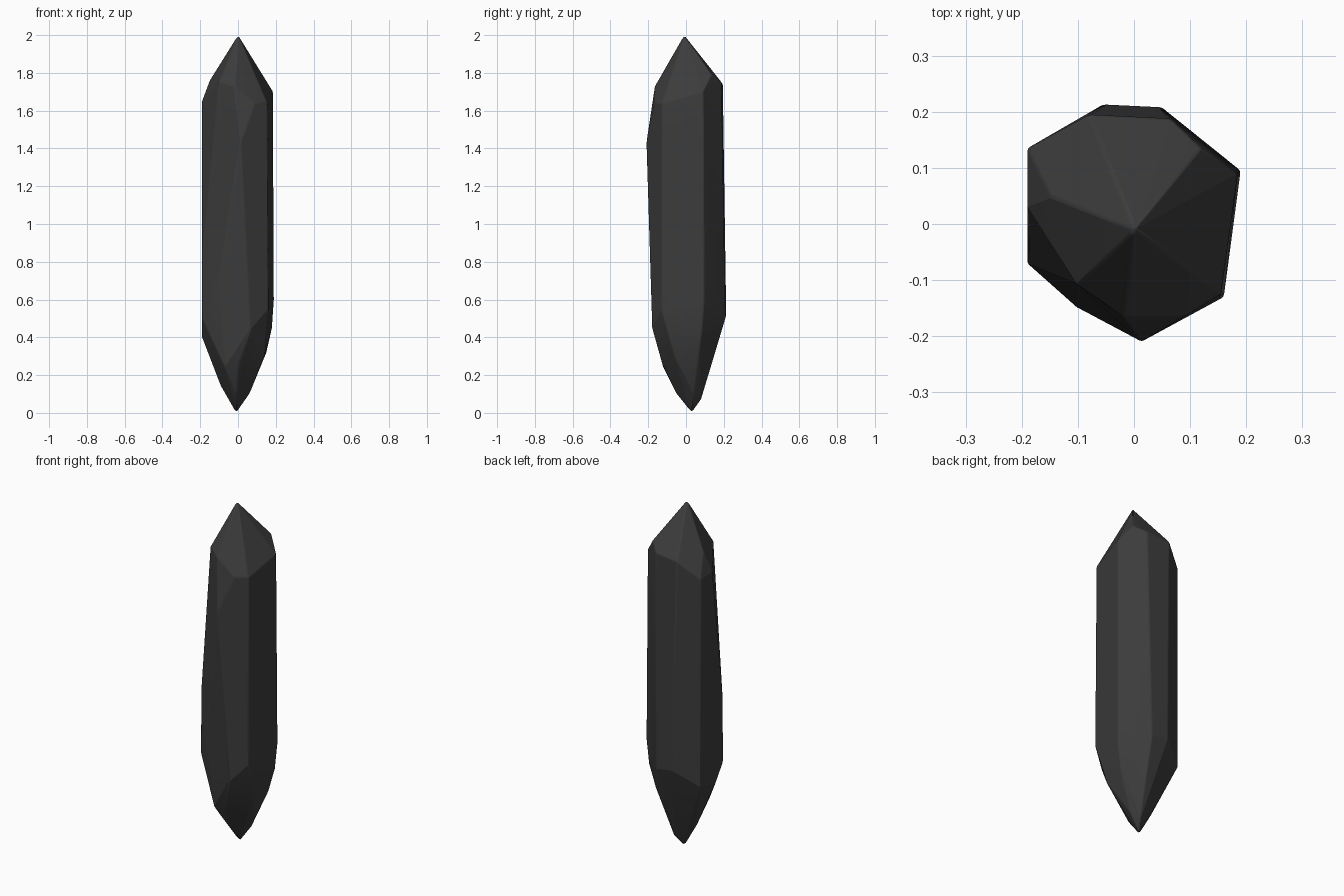
import bpy
import bmesh
import math

cube = bpy.data.objects.get("Cube")
if cube:
    bpy.data.objects.remove(cube, do_unlink=True)

# Dark stone colour
stone = bpy.data.materials.new("charcoal_stone")
stone.use_nodes = True
colour = (0.045, 0.045, 0.045, 1)
stone.diffuse_color = colour
bsdf = stone.node_tree.nodes["Principled BSDF"]
bsdf.inputs["Base Color"].default_value = colour
bsdf.inputs["Roughness"].default_value = 0.8

# Long edges of the shaft, each from its lower to its upper corner
shaft = [
    (-.19, .135, .43), (-.19, .135, 1.64),
    (-.055, .213, .52), (-.08, .195, 1.74),
    (.05, .208, .5), (.065, .188, 1.75),
    (.19, .095, .6), (.185, .09, 1.7),
    (.16, -.13, .55), (.155, -.125, 1.64),
    (.07, -.18, .45), (.013, -.21, 1.43),
    (-.19, -.07, .5), (-.19, -.07, .85),
]

# Shoulder and tip corners
upper_tip = [
    (0, -.01, 2), (-.1, -.11, 1.75), (-.19, .03, 1.65),
    (-.02, -.165, 1.73), (.09, -.165, 1.64), (.12, .135, 1.79),
    (-.15, .05, 1.76),
]
lower_tip = [
    (-.01, .03, 0), (.06, .04, .1), (.02, .08, .07), (-.09, .03, .14),
    (-.01, -.05, .1), (-.07, -.12, .24), (0, -.125, .26),
    (-.1, -.15, .7), (-.19, .0, .4), (.18, .085, .45),
    (.14, -.06, .3), (.15, .07, .32),
]

# Faceted body as the convex skin around the corners
bm = bmesh.new()
for point in shaft + upper_tip + lower_tip:
    bm.verts.new(point)
result = bmesh.ops.convex_hull(bm, input=bm.verts[:])
unused = {v for v in result["geom_interior"] if isinstance(v, bmesh.types.BMVert)}
bmesh.ops.delete(bm, geom=list(unused), context="VERTS")
bmesh.ops.dissolve_limit(bm, angle_limit=math.radians(3),
                         verts=bm.verts[:], edges=bm.edges[:])
bmesh.ops.recalc_face_normals(bm, faces=bm.faces[:])

mesh = bpy.data.meshes.new("crystal_shard")
bm.to_mesh(mesh)
bm.free()
mesh.materials.append(stone)
crystal = bpy.data.objects.new("crystal_shard", mesh)
bpy.context.scene.collection.objects.link(crystal)

# Slightly worn edges
bevel = crystal.modifiers.new("worn_edges", "BEVEL")
bevel.width = 0.005
bevel.segments = 2
bevel.limit_method = "ANGLE"
bevel.angle_limit = math.radians(22)

bpy.ops.object.select_all(action="DESELECT")
crystal.select_set(True)
bpy.context.view_layer.objects.active = crystal
bpy.ops.object.shade_smooth_by_angle(angle=math.radians(15))
